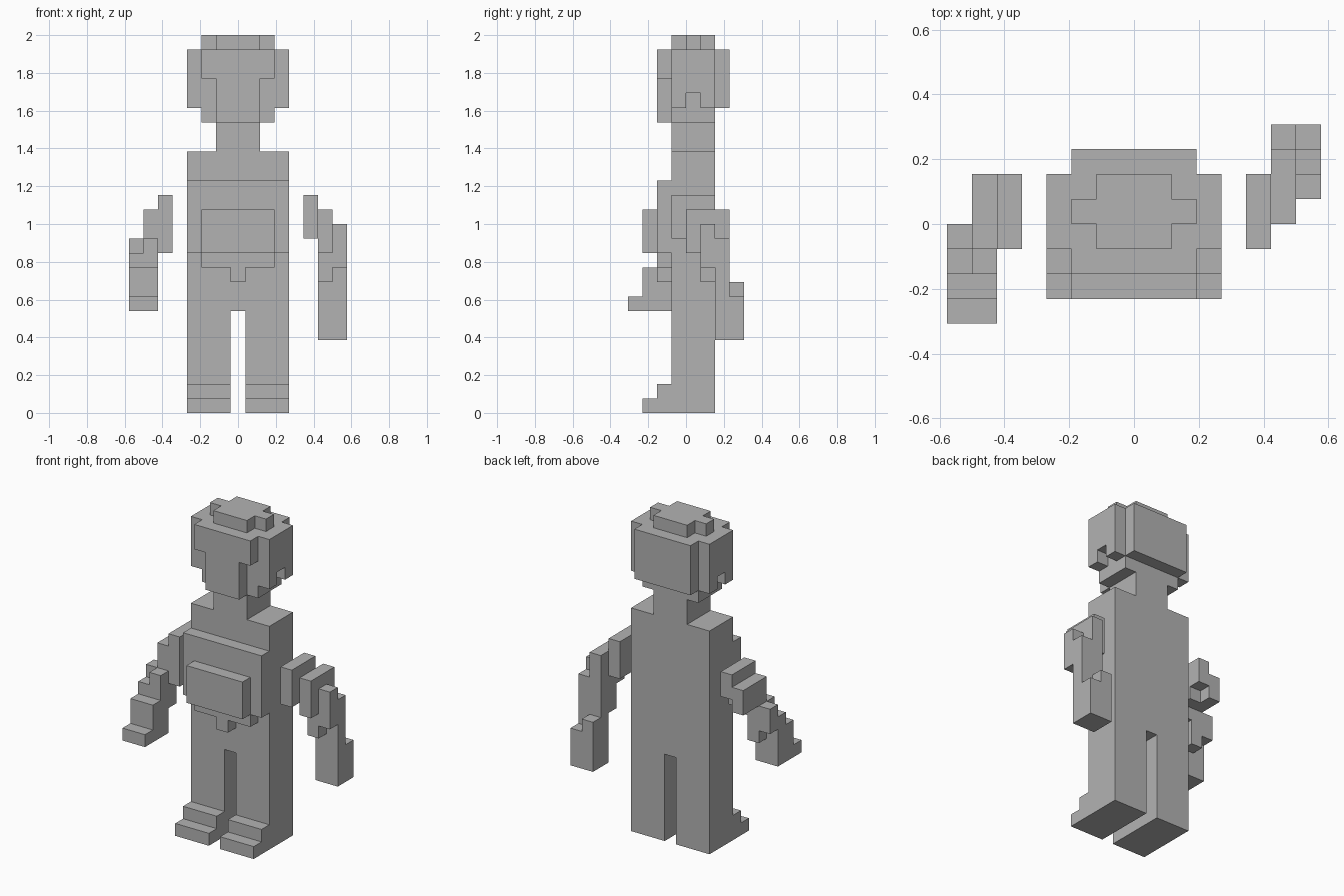
import bpy
import bmesh
from mathutils import Vector

UNIT = 1 / 13  # edge length of one block

cube = bpy.data.objects.get("Cube")
if cube:
    bpy.data.objects.remove(cube, do_unlink=True)

grey = bpy.data.materials.new("plain grey")
grey.use_nodes = True
colour = (0.45, 0.45, 0.45, 1)
grey.diffuse_color = colour
grey.node_tree.nodes["Principled BSDF"].inputs["Base Color"].default_value = colour


def block(x, y, z):
    """All grid cells in the half-open ranges x, y and z."""
    return {(i, j, k) for i in range(*x) for j in range(*y) for k in range(*z)}


def centred(half, y, z):
    """Block that is symmetric about the middle column of cells."""
    return block((-half, half + 1), y, z)


def mirrored(cells):
    return cells | {(-i, j, k) for i, j, k in cells}


def build(name, *blocks):
    """Turn the union of the blocks into one closed skin."""
    cells = set().union(*blocks)
    bm = bmesh.new()
    for cell in cells:
        for axis in range(3):
            for side in (-1, 1):
                normal = Vector((0, 0, 0))
                normal[axis] = side
                if tuple(int(a + b) for a, b in zip(cell, normal)) in cells:
                    continue
                u = Vector((0, 0, 0))
                u[(axis + 1) % 3] = 0.5
                v = normal.cross(u)
                middle = Vector(cell) + Vector((0, 0.5, 0.5)) + normal / 2
                corners = (-u - v, u - v, u + v, v - u)
                bm.faces.new([bm.verts.new((middle + c) * UNIT) for c in corners])
    bmesh.ops.remove_doubles(bm, verts=bm.verts, dist=UNIT / 100)
    bmesh.ops.dissolve_limit(bm, angle_limit=0.01, verts=bm.verts, edges=bm.edges)
    bmesh.ops.recalc_face_normals(bm, faces=bm.faces)
    mesh = bpy.data.meshes.new(name)
    bm.to_mesh(mesh)
    bm.free()
    mesh.materials.append(grey)
    bpy.context.collection.objects.link(bpy.data.objects.new(name, mesh))


TRUNK = (-1, 2)  # depth shared by legs, torso, neck and skull

# Legs with stepped feet
for name, columns in (("left", (1, 4)), ("right", (-3, 0))):
    build(name + "_leg",
          block(columns, TRUNK, (0, 7)),
          block(columns, (-2, -1), (0, 2)),
          block(columns, (-3, -2), (0, 1)))

# Torso with layered chest plate and buckle
build("torso", centred(3, TRUNK, (7, 18)))
build("chest_plate",
      centred(3, (-2, -1), (11, 16)),
      centred(2, (-2, -1), (10, 11)),
      centred(0, (-2, -1), (9, 10)))
build("chest_pack", centred(2, (-3, -2), (11, 14)))
build("neck", centred(1, TRUNK, (18, 20)))

# Head: skull with notched sides, face, back plate and cap
ear_notch = block((3, 4), (0, 1), (21, 22))
build("head",
      centred(2, TRUNK, (20, 25)),
      mirrored(block((3, 4), TRUNK, (21, 25)) - ear_notch))
build("face",
      centred(2, (-2, -1), (23, 25)),
      centred(1, (-2, -1), (20, 23)))
build("head_back", centred(2, (2, 3), (21, 25)))
build("head_cap",
      centred(1, TRUNK, (25, 26)),
      centred(2, (0, 1), (25, 26)))

# Left arm, swung back
build("left_upper_arm",
      block((5, 6), TRUNK, (12, 15)),
      block((6, 7), (0, 3), (11, 14)))
build("left_forearm",
      block((6, 7), (1, 3), (9, 11)),
      block((7, 8), (1, 2), (10, 13)),
      block((7, 8), (2, 3), (9, 12)))
build("left_hand",
      block((6, 8), (2, 4), (5, 8)),
      block((6, 7), (2, 4), (8, 9)),
      block((7, 8), (2, 3), (8, 9)))

# Right arm, swung forward
build("right_upper_arm",
      block((-5, -4), (-1, 0), (11, 15)),
      block((-5, -4), (0, 1), (12, 15)),
      block((-5, -4), (1, 2), (13, 15)),
      block((-6, -5), (-1, 1), (12, 14)),
      block((-6, -5), (1, 2), (12, 14)))
build("right_forearm",
      block((-6, -5), (-2, 0), (10, 12)),
      block((-6, -5), (-1, 0), (9, 10)),
      block((-7, -6), (-2, 0), (10, 11)),
      block((-7, -6), (-1, 0), (11, 12)))
build("right_hand",
      block((-7, -5), (-3, -1), (8, 10)),
      block((-7, -5), (-4, -1), (7, 8)))
